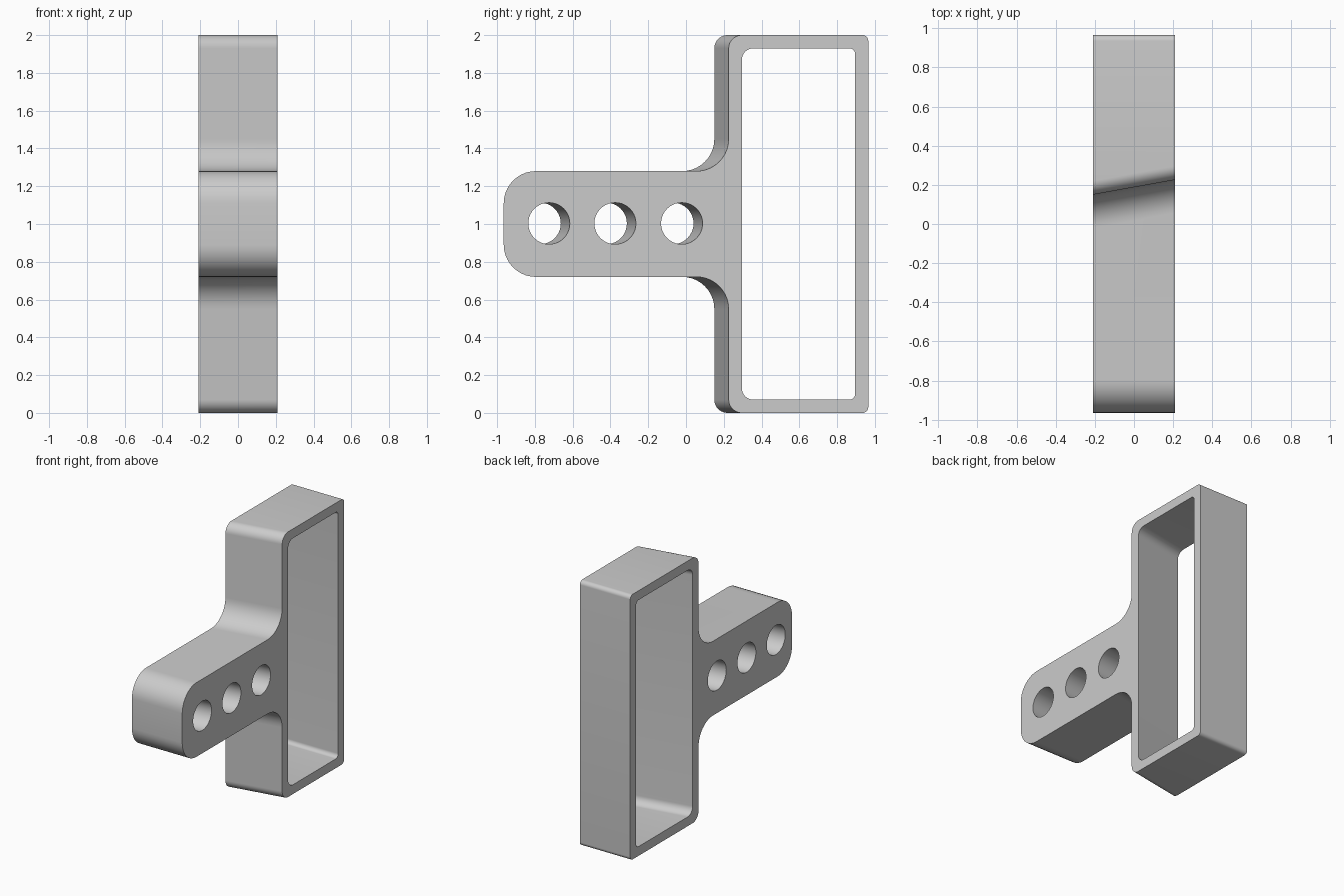
import bpy, bmesh, math
from mathutils import Vector

cube = bpy.data.objects.get("Cube")
if cube:
    bpy.data.objects.remove(cube, do_unlink=True)

HALF = 0.21      # half of the width along x
STEPS = 10       # segments per rounded corner

# Plain grey material
grey = bpy.data.materials.new("plain_grey")
grey.use_nodes = True
colour = (0.6, 0.6, 0.6, 1.0)
grey.diffuse_color = colour
grey.node_tree.nodes["Principled BSDF"].inputs["Base Color"].default_value = colour


def rounded(corners):
    """Outline of a right-angled polygon with a radius at each corner (y, z, r)."""
    points = []
    for i, (y, z, r) in enumerate(corners):
        here = Vector((y, z))
        before = (Vector(corners[i - 1][:2]) - here).normalized()
        after = (Vector(corners[(i + 1) % len(corners)][:2]) - here).normalized()
        centre = here + (before + after) * r
        for k in range(STEPS + 1):
            a = math.pi / 2 * k / STEPS
            points.append(centre - after * r * math.cos(a) - before * r * math.sin(a))
    return points


def mirrored(upper):
    """Close an upper half outline with its copy below the middle height."""
    return upper + [(y, 2 - z, r) for y, z, r in reversed(upper)]


def circle(y, z, r, n=40):
    return [Vector((y + r * math.cos(math.tau * k / n), z + r * math.sin(math.tau * k / n)))
            for k in range(n)]


def outlines(side):
    """All outlines on one side face; the front wall and holes lean forward on -x."""
    wall = 0.188 + 0.038 * side
    body = mirrored([(-0.965, 1.28, 0.17), (wall, 1.28, 0.17),
                     (wall, 2.0, 0.07), (0.965, 2.0, 0.03)])
    window = mirrored([(wall + 0.07, 1.93, 0.06), (0.895, 1.93, 0.03)])
    holes = [circle(y + 0.024 * side, 1.003, 0.11) for y in (-0.749, -0.399, -0.046)]
    return [rounded(body), rounded(window)] + holes


bm = bmesh.new()
rings = {}
for side in (-1, 1):
    rings[side] = [[bm.verts.new((side * HALF, p.x, p.y)) for p in line]
                   for line in outlines(side)]

# Outer walls, window walls and hole walls
for a, b in zip(rings[-1], rings[1]):
    for i in range(len(a)):
        bm.faces.new((a[i - 1], a[i], b[i], b[i - 1]))

# Flat side faces with their openings
for side in (-1, 1):
    edges = [bm.edges.get((ring[i - 1], ring[i]))
             for ring in rings[side] for i in range(len(ring))]
    bmesh.ops.triangle_fill(bm, edges=edges, use_beauty=True, normal=(side, 0, 0))
bmesh.ops.recalc_face_normals(bm, faces=bm.faces[:])

mesh = bpy.data.meshes.new("bracket_frame")
bm.to_mesh(mesh)
bm.free()
mesh.materials.append(grey)
bracket = bpy.data.objects.new("bracket_frame", mesh)
bpy.context.collection.objects.link(bracket)

bpy.ops.object.select_all(action='DESELECT')
bracket.select_set(True)
bpy.context.view_layer.objects.active = bracket
bpy.ops.object.shade_smooth_by_angle(angle=math.radians(30))
